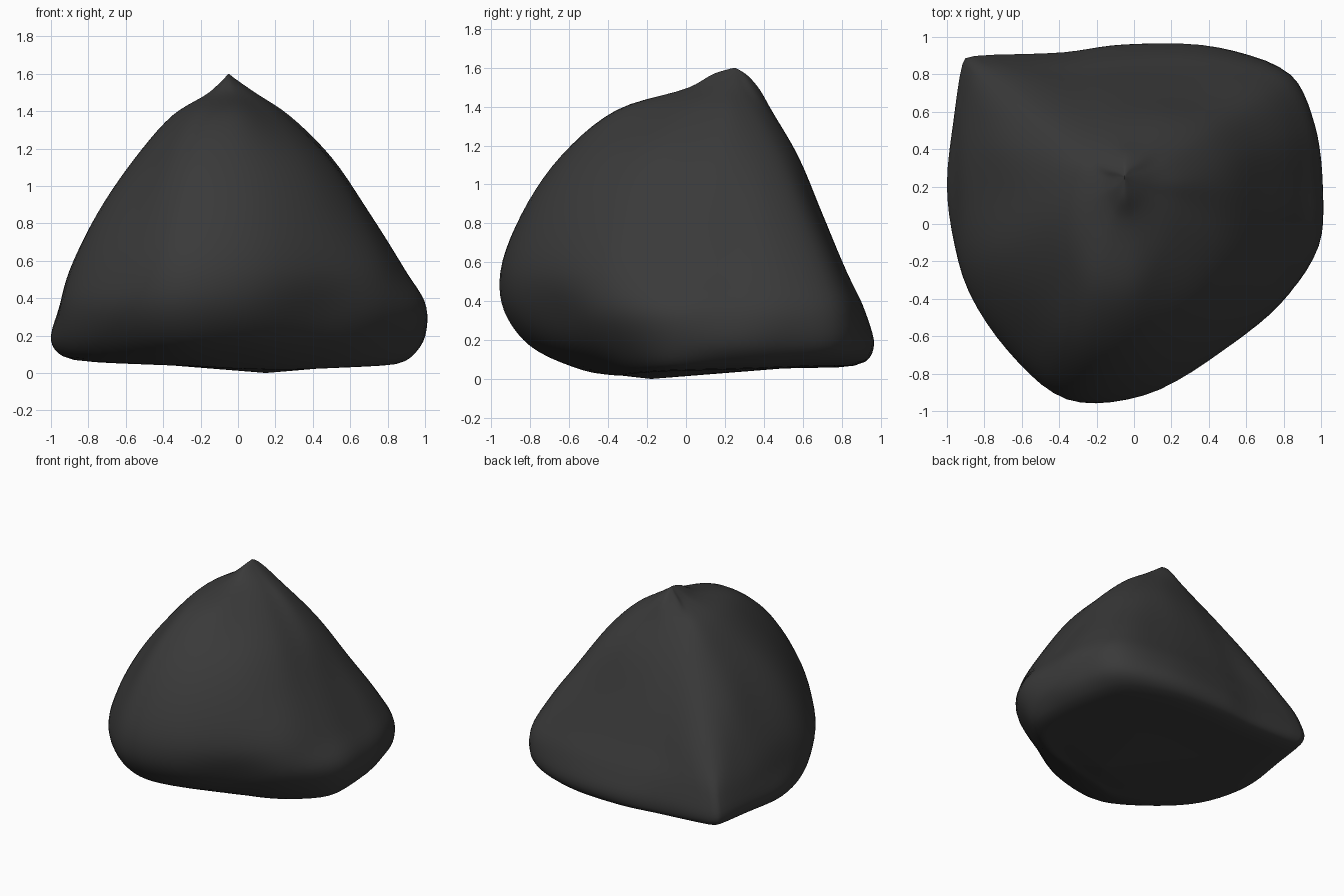
import bpy, bmesh
from math import radians, cos, sin
from mathutils import Vector

if "Cube" in bpy.data.objects:
    bpy.data.objects.remove(bpy.data.objects["Cube"])

# Directions around the rock's vertical axis, and radii of each level along them
AXIS = Vector((-0.05, 0.22, 0))
ANGLES = [0, 17, 33, 55, 90, 115, 142, 160, 185, 210, 235, 255, 275, 300, 322, 342]
CORNER = 6
LEVELS = {
    0.05: [.93, .92, .93, .81, .70, .74, 1.02, .90, .89, .88, .83, .78, .68, .69, .83, .97],
    0.17: [1.04, 1.03, 1.04, .88, .74, .77, 1.08, .97, .95, .97, 1.0, 1.05, .97, .90, .96, 1.05],
    0.35: [1.05, 1.06, 1.05, .84, .69, .73, 1.03, .94, .91, 1.0, 1.09, 1.18, 1.11, 1.0, 1.05, 1.09],
    0.55: [.94, .96, .94, .73, .60, .64, .90, .86, .85, .95, 1.06, 1.19, 1.14, 1.04, 1.03, .98],
    0.85: [.75, .75, .72, .57, .48, .51, .68, .70, .69, .80, .91, 1.07, 1.04, .94, .87, .79],
    1.15: [.55, .53, .50, .42, .35, .36, .44, .47, .49, .57, .69, .86, .84, .74, .65, .57],
    1.38: [.32, .30, .28, .25, .22, .22, .24, .27, .29, .34, .44, .57, .57, .43, .36, .32],
    1.50: [.14, .14, .14, .15, .15, .13, .12, .10, .10, .12, .15, .19, .20, .17, .15, .14],
}
STEPS = 5


def spline(points, closed, sharp=-1):
    """Centripetal curve through all points, with one optional tighter corner."""
    n = len(points)
    pick = (lambda i: points[i % n]) if closed else (lambda i: points[min(max(i, 0), n - 1)])
    out = []
    for i in range(n if closed else n - 1):
        a, b, c, d = (pick(i + k) for k in (-1, 0, 1, 2))
        u, v, w = (max((q - p).length, 1e-6) ** 0.5 for p, q in ((a, b), (b, c), (c, d)))
        m1 = (c - b) + v * ((b - a) / u - (c - a) / (u + v))
        m2 = (c - b) + v * ((d - c) / w - (d - b) / (v + w))
        m1 *= 0.35 if i == sharp else 1
        m2 *= 0.35 if i + 1 == sharp else 1
        for s in range(STEPS):
            t = s / STEPS
            out.append(b + m1 * t + (3 * (c - b) - 2 * m1 - m2) * t * t
                       + (2 * (b - c) + m1 + m2) * t ** 3)
    return out if closed else out + [points[-1]]


# Level outlines, the underside rising gently away from its lowest spot
base = Vector((0.15, -0.18, 0.0))
rings = []
for z, radii in LEVELS.items():
    ring = [AXIS + Vector((r * cos(radians(a)), r * sin(radians(a)), z)) for a, r in zip(ANGLES, radii)]
    if z == 0.05:
        for p in ring:
            p.z = 0.01 + 0.07 * (p - base).xy.length
    rings.append(spline(ring, True, CORNER if z < 0.5 else -1))

# Underside centre and a tip pinched into a short ridge
count = len(rings[0])
tip = Vector((-0.05, 0.25, 1.6))
inner = [base.lerp(p, 0.6) for p in rings[0]]
crown = [Vector((tip.x + 0.28 * (p.x - tip.x), tip.y + 0.45 * (p.y - tip.y), 1.57)) for p in rings[-1]]
rings = [[base] * count, inner] + rings + [crown, [tip] * count]

# Skin the outlines with smooth upright curves
columns = [spline([ring[i] for ring in rings], False) for i in range(count)]
low = min(p.z for col in columns for p in col)
bm = bmesh.new()
grid = [[bm.verts.new((p.x, p.y, p.z - low)) for p in col] for col in columns]
for i in range(count):
    left, right = grid[i], grid[(i + 1) % count]
    for j in range(len(left) - 1):
        bm.faces.new((left[j], right[j], right[j + 1], left[j + 1]))
bmesh.ops.remove_doubles(bm, verts=bm.verts, dist=0.0005)
bmesh.ops.recalc_face_normals(bm, faces=bm.faces)
for f in bm.faces:
    f.smooth = True
mesh = bpy.data.meshes.new("rock")
bm.to_mesh(mesh)
bm.free()
rock = bpy.data.objects.new("rock", mesh)
bpy.context.collection.objects.link(rock)

# Dark stone colour
stone = bpy.data.materials.new("dark_stone")
stone.diffuse_color = (0.042, 0.042, 0.042, 1)
stone.use_nodes = True
stone.node_tree.nodes["Principled BSDF"].inputs["Base Color"].default_value = stone.diffuse_color
mesh.materials.append(stone)
